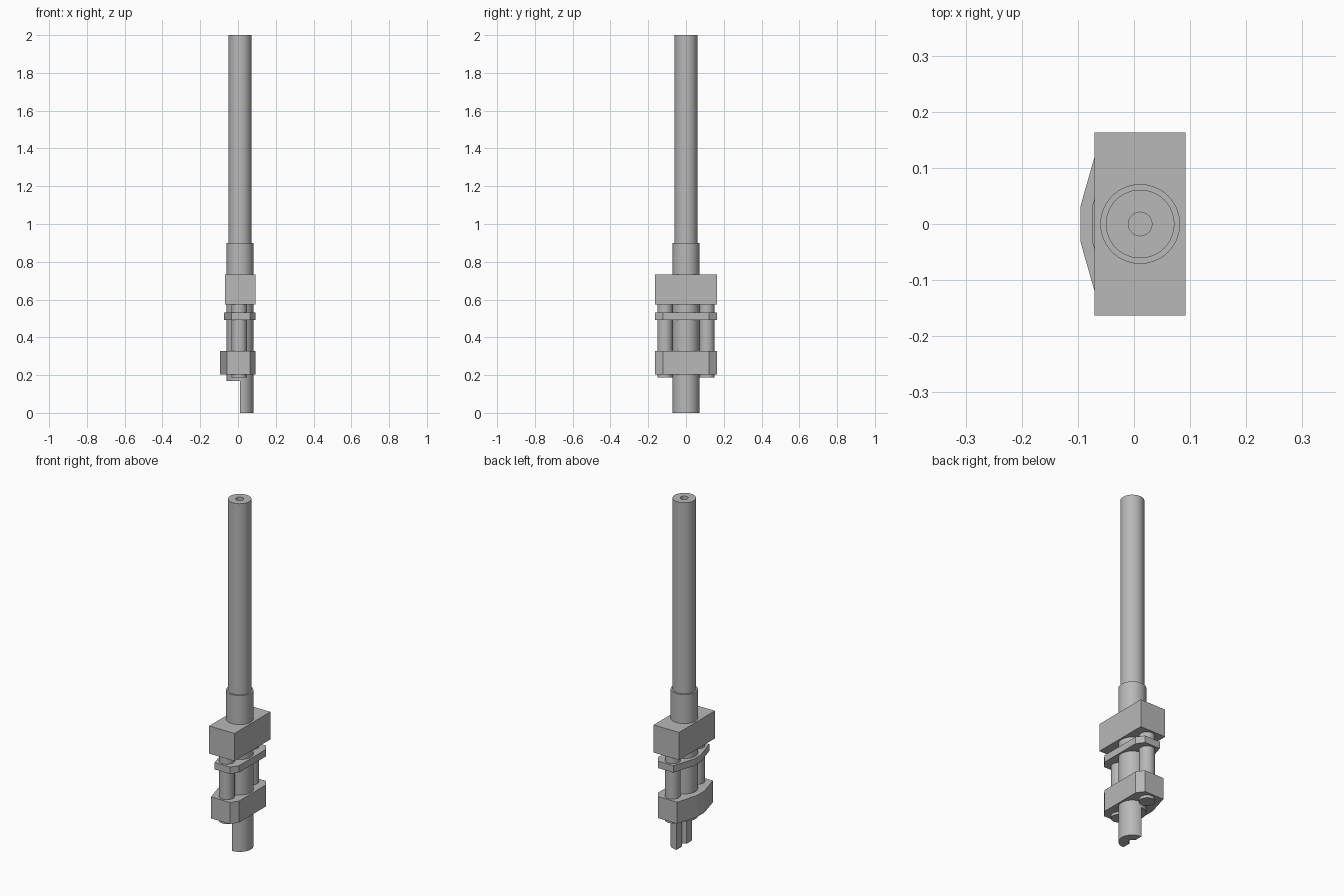
import bpy, bmesh, math

cube = bpy.data.objects.get("Cube")
if cube:
    bpy.data.objects.remove(cube, do_unlink=True)

AXIS_X = 0.011   # the tube axis sits slightly off centre
BORE = 0.021
HALF_Y = 0.163
FRONT_X = 0.092

steel = bpy.data.materials.new("grey steel")
steel.use_nodes = True
grey = (0.48, 0.48, 0.48, 1)
steel.diffuse_color = grey
steel.node_tree.nodes["Principled BSDF"].inputs["Base Color"].default_value = grey


def finish(name, bm, smooth=False):
    bmesh.ops.recalc_face_normals(bm, faces=bm.faces[:])
    mesh = bpy.data.meshes.new(name)
    bm.to_mesh(mesh)
    bm.free()
    mesh.materials.append(steel)
    ob = bpy.data.objects.new(name, mesh)
    bpy.context.collection.objects.link(ob)
    if smooth:
        smooth_edges(ob)
    return ob


def smooth_edges(ob):
    bpy.ops.object.select_all(action='DESELECT')
    ob.select_set(True)
    bpy.context.view_layer.objects.active = ob
    bpy.ops.object.shade_smooth_by_angle(angle=math.radians(30))


def prism(name, outline, z0, z1):
    """Extrude a flat outline upward."""
    bm = bmesh.new()
    face = bm.faces.new([bm.verts.new((x, y, z0)) for x, y in outline])
    ext = bmesh.ops.extrude_face_region(bm, geom=[face])["geom"]
    verts = [v for v in ext if isinstance(v, bmesh.types.BMVert)]
    bmesh.ops.translate(bm, verts=verts, vec=(0, 0, z1 - z0))
    return finish(name, bm)


def mirrored(half):
    """Complete an outline given for +y with its -y half."""
    return half + [(x, -y) for x, y in reversed(half)]


def tube(name, r_out, r_in, z0, z1, steps=64):
    """Spin a rectangular section around the tube axis."""
    bm = bmesh.new()
    section = [(r_in, z0), (r_out, z0), (r_out, z1), (r_in, z1)]
    vs = [bm.verts.new((AXIS_X + r, 0, z)) for r, z in section]
    edges = [bm.edges.new((vs[i], vs[(i + 1) % 4])) for i in range(4)]
    bmesh.ops.spin(bm, geom=vs + edges, cent=(AXIS_X, 0, 0), axis=(0, 0, 1),
                   angle=math.tau, steps=steps)
    bmesh.ops.remove_doubles(bm, verts=bm.verts[:], dist=0.0001)
    return finish(name, bm)


def rod(name, x, y, r, z0, z1):
    outline = [(x + r * math.cos(math.tau * i / 40), y + r * math.sin(math.tau * i / 40))
               for i in range(40)]
    ob = prism(name, outline, z0, z1)
    smooth_edges(ob)


# Long bored tube
smooth_edges(tube("long_tube", 0.061, BORE, 0.9, 2.0))

# Wider sleeve, cut away to a half shell at its lower end
sleeve = tube("sleeve", 0.071, BORE, 0, 0.9)
cutter = prism("sleeve_cutter",
               [(-0.2, -0.2), (AXIS_X, -0.2), (AXIS_X, 0.2), (-0.2, 0.2)], -0.1, 0.17)
cutter.hide_render = True
cut = sleeve.modifiers.new("half_cut", 'BOOLEAN')
cut.operation = 'DIFFERENCE'
cut.solver = 'EXACT'
cut.object = cutter
bpy.context.view_layer.objects.active = sleeve
bpy.ops.object.modifier_apply(modifier=cut.name)
bpy.data.objects.remove(cutter, do_unlink=True)
smooth_edges(sleeve)

# Upper clamp block
prism("upper_block", mirrored([(-0.07, HALF_Y), (FRONT_X, HALF_Y)]), 0.574, 0.733)

# Middle plate and lower block share chamfered corners and a pointed back
corner = [(0.063, HALF_Y), (FRONT_X, 0.122)]
prism("middle_plate", mirrored([(-0.075, 0.03), (-0.034, HALF_Y)] + corner), 0.492, 0.532)
prism("lower_block", mirrored([(-0.095, 0.033), (-0.058, HALF_Y)] + corner), 0.204, 0.328)

# Guide rods either side of the sleeve
for side, sign in (("rear", 1), ("front", -1)):
    rod(side + "_guide_rod", 0.007, sign * 0.111, 0.041, 0.188, 0.58)
